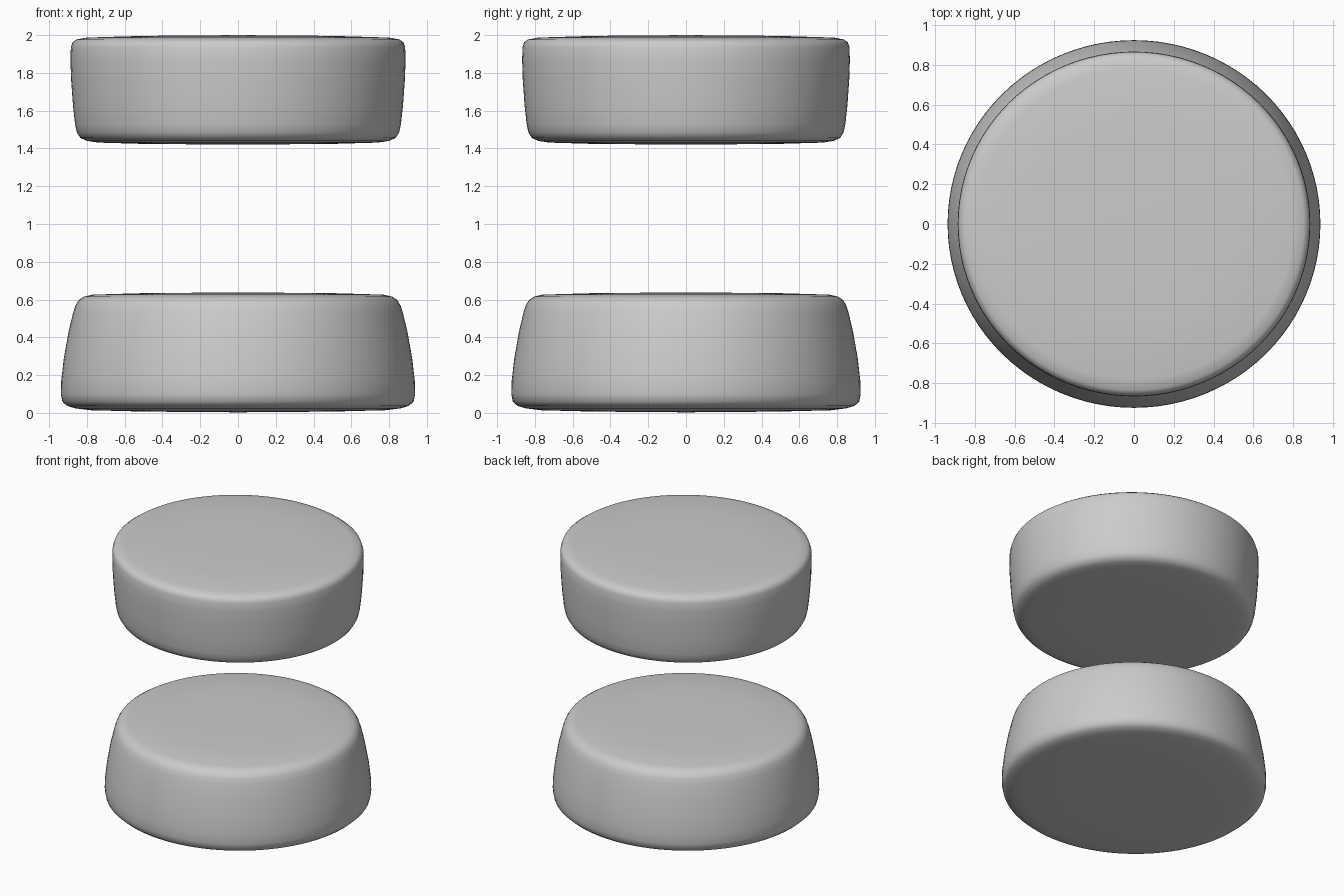
import bpy, bmesh, math

if "Cube" in bpy.data.objects:
    bpy.data.objects.remove(bpy.data.objects["Cube"])


def lathe(name, profile, y_scale, sides=96):
    """Revolve a closed (radius, z) profile, slightly flattened along y."""
    bm = bmesh.new()
    bottom = bm.verts.new((0, 0, profile[0][1]))
    top = bm.verts.new((0, 0, profile[-1][1]))
    rings = []
    for r, z in profile[1:-1]:
        rings.append([bm.verts.new((r * math.cos(2 * math.pi * i / sides),
                                    r * y_scale * math.sin(2 * math.pi * i / sides), z))
                      for i in range(sides)])
    for i in range(sides):
        j = (i + 1) % sides
        bm.faces.new((bottom, rings[0][j], rings[0][i]))
        bm.faces.new((top, rings[-1][i], rings[-1][j]))
        for a, b in zip(rings, rings[1:]):
            bm.faces.new((a[i], a[j], b[j], b[i]))
    for f in bm.faces:
        f.smooth = True
    mesh = bpy.data.meshes.new(name)
    bm.to_mesh(mesh)
    bm.free()
    obj = bpy.data.objects.new(name, mesh)
    bpy.context.collection.objects.link(obj)
    return obj


# Lower tapered puck
lathe("lower_puck", [
    (0, 0.003), (0.5, 0.007), (0.78, 0.014), (0.86, 0.024), (0.905, 0.037),
    (0.93, 0.06), (0.938, 0.10), (0.936, 0.17), (0.922, 0.29), (0.897, 0.43),
    (0.873, 0.53), (0.86, 0.57), (0.843, 0.598), (0.815, 0.616), (0.77, 0.626),
    (0.5, 0.634), (0, 0.638)], 0.986)

# Upper puck, widening towards the top
lathe("upper_puck", [
    (0, 1.42), (0.5, 1.424), (0.74, 1.431), (0.80, 1.440), (0.835, 1.456),
    (0.853, 1.485), (0.863, 1.53), (0.874, 1.63), (0.884, 1.77), (0.887, 1.87),
    (0.885, 1.935), (0.876, 1.962), (0.855, 1.977), (0.80, 1.987),
    (0.5, 1.996), (0, 2.0)], 0.978)
